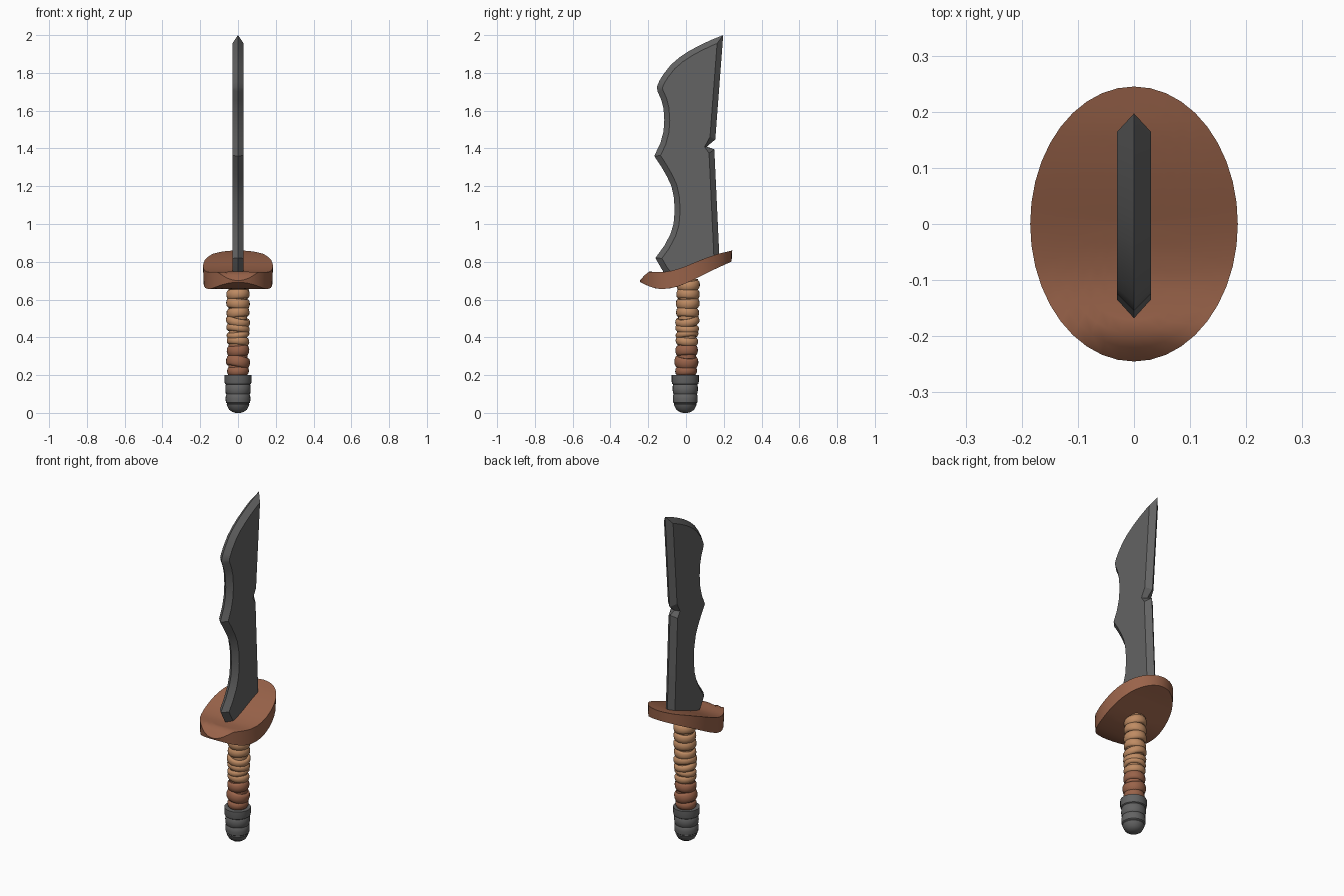
import bpy, bmesh, math
from mathutils import Vector, Euler

if "Cube" in bpy.data.objects:
    bpy.data.objects.remove(bpy.data.objects["Cube"])


def material(name, rgb):
    m = bpy.data.materials.new(name)
    m.diffuse_color = (*rgb, 1)
    m.use_nodes = True
    m.node_tree.nodes["Principled BSDF"].inputs["Base Color"].default_value = m.diffuse_color
    return m


STEEL = material("dark steel", (0.125, 0.125, 0.125))
LEATHER = material("brown leather", (0.32, 0.125, 0.068))
TAN = material("tan wrap", (0.52, 0.26, 0.125))


def finish(name, bm, mat, angle=35):
    bmesh.ops.recalc_face_normals(bm, faces=bm.faces)
    me = bpy.data.meshes.new(name)
    bm.to_mesh(me)
    bm.free()
    me.materials.append(mat)
    ob = bpy.data.objects.new(name, me)
    bpy.context.collection.objects.link(ob)
    bpy.ops.object.select_all(action='DESELECT')
    ob.select_set(True)
    bpy.context.view_layer.objects.active = ob
    bpy.ops.object.shade_smooth_by_angle(angle=math.radians(angle))
    return ob


def bridge(bm, a, b):
    n = len(a)
    for i in range(n):
        bm.faces.new((a[i], a[(i + 1) % n], b[(i + 1) % n], b[i]))


def interp(table, t):
    for (a, za), (b, zb) in zip(table, table[1:]):
        if t <= b:
            return za + (zb - za) * max(0, (t - a) / (b - a))
    return table[-1][1]


# Blade: outline in (y, z), ridge at x = 0, flat sides inset from the edge
outline = [(.197, 2.0), (.13, 1.973), (.07, 1.945), (.015, 1.915), (-.035, 1.882),
           (-.08, 1.843), (-.118, 1.795), (-.14, 1.76), (-.155, 1.725), (-.15, 1.70),
           (-.13, 1.655), (-.119, 1.61), (-.115, 1.55), (-.119, 1.49), (-.135, 1.43),
           (-.168, 1.36), (-.13, 1.302), (-.10, 1.25), (-.077, 1.20), (-.064, 1.14),
           (-.06, 1.07), (-.066, 1.0), (-.083, .945), (-.115, .885), (-.162, .82),
           (-.125, .755), (-.085, .705), (.177, .785), (.177, .82), (.15, 1.395),
           (.11, 1.41), (.155, 1.447)]
NOTCH = (.11, 1.41)


def inset(points, d):
    out = []
    n = len(points)
    for i in range(n):
        p, q, r = (Vector(points[k % n]) for k in (i - 1, i, i + 1))
        e1, e2 = (q - p).normalized(), (r - q).normalized()
        n1, n2 = Vector((-e1.y, e1.x)), Vector((-e2.y, e2.x))
        m = (n1 + n2).normalized()
        dist = 0.012 if points[i] == NOTCH else min(d / max(m.dot(n1), .3), d * 2)
        out.append(q + m * dist)
    return out


bm = bmesh.new()
edge = [bm.verts.new((0, y, z)) for y, z in outline]
for side in (-1, 1):
    flat = [bm.verts.new((side * .03, p.x, p.y)) for p in inset(outline, .029)]
    bridge(bm, edge, flat)
    bm.faces.new(flat)
finish("blade", bm, STEEL, 25)

# Guard: oval plate bent along y, with separate top and bottom curves
top_curve = [(-.245, .70), (-.22, .728), (-.195, .748), (-.16, .746), (-.1, .747),
             (-.05, .759), (0, .777), (.05, .798), (.1, .818), (.17, .842), (.245, .86)]
low_curve = [(-.245, .693), (-.2, .672), (-.165, .66), (-.13, .655), (-.08, .66),
             (-.035, .672), (.02, .695), (.07, .72), (.15, .76), (.245, .803)]
bm = bmesh.new()
SEG, RINGS = 40, 10
rims = []
for curve, scale in ((top_curve, 1.0), (low_curve, .985)):
    prev = None
    for k in range(1, RINGS + 1):
        r = scale * k / RINGS
        ring = []
        for i in range(SEG):
            a = 2 * math.pi * i / SEG
            x, y = .185 * r * math.cos(a), .245 * r * math.sin(a)
            ring.append(bm.verts.new((x, y, interp(curve, y))))
        if prev:
            bridge(bm, prev, ring)
        else:
            bm.faces.new(ring)
        prev = ring
    rims.append(prev)
bridge(bm, *rims)
finish("guard", bm, LEATHER, 45)


# Lathed parts: profile of (radius, z)
def lathe(name, profile, mat, seg=24, y0=0.0, lean=0.0):
    bm = bmesh.new()
    prev = None
    for r, z in profile:
        ring = [bm.verts.new((r * math.cos(2 * math.pi * i / seg),
                              y0 + lean * z + r * math.sin(2 * math.pi * i / seg), z))
                for i in range(seg)]
        if prev:
            bridge(bm, prev, ring)
        else:
            bm.faces.new(ring)
        prev = ring
    bm.faces.new(prev)
    return finish(name, bm, mat)


lathe("pommel", [(.012, 0), (.03, .005), (.047, .017), (.057, .036), (.06, .045),
                 (.058, .05), (.064, .055), (.066, .075), (.064, .095), (.061, .099),
                 (.065, .104), (.067, .125), (.066, .145), (.063, .15), (.069, .154),
                 (.072, .165), (.072, .2), (.05, .2)], STEEL, y0=-.004)
lathe("lower_grip_core", [(.05, .18), (.05, .36)], LEATHER, 20, -.005, .025)
lathe("upper_grip_core", [(.048, .355), (.05, .71)], TAN, 20, -.005, .025)


# Wrap bands: flattened rings, each tilted a little differently
def band(name, z, half, tilt_x, tilt_y, radius, mat):
    bm = bmesh.new()
    rot = Euler((math.radians(tilt_x), math.radians(tilt_y), 0)).to_matrix()
    seg, sides = 24, 10
    centre = Vector((0, -.005 + .025 * z, z))
    rings = []
    for i in range(seg):
        a = 2 * math.pi * i / seg
        ring = []
        for j in range(sides):
            b = 2 * math.pi * j / sides
            r = radius - .014 + .014 * math.cos(b)
            p = Vector((r * math.cos(a), r * math.sin(a), half * math.sin(b)))
            ring.append(bm.verts.new(rot @ p + centre))
        rings.append(ring)
    for i in range(seg):
        bridge(bm, rings[i], rings[(i + 1) % seg])
    finish(name, bm, mat, 60)


bands = [(.222, .024, 3, -3, .058), (.270, .030, -5, 13, .064), (.330, .028, 3, -5, .060),
         (.380, .022, -5, 6, .060), (.415, .018, 7, -8, .061), (.447, .020, -4, 9, .063),
         (.485, .022, 9, 12, .065), (.530, .026, -4, -7, .061), (.580, .027, 3, 6, .063),
         (.628, .027, -3, -5, .062), (.676, .026, 5, 8, .062)]
for i, (z, half, tx, ty, r) in enumerate(bands):
    band(f"wrap_band_{i + 1}", z, half, tx, ty, r, LEATHER if z < .35 else TAN)
